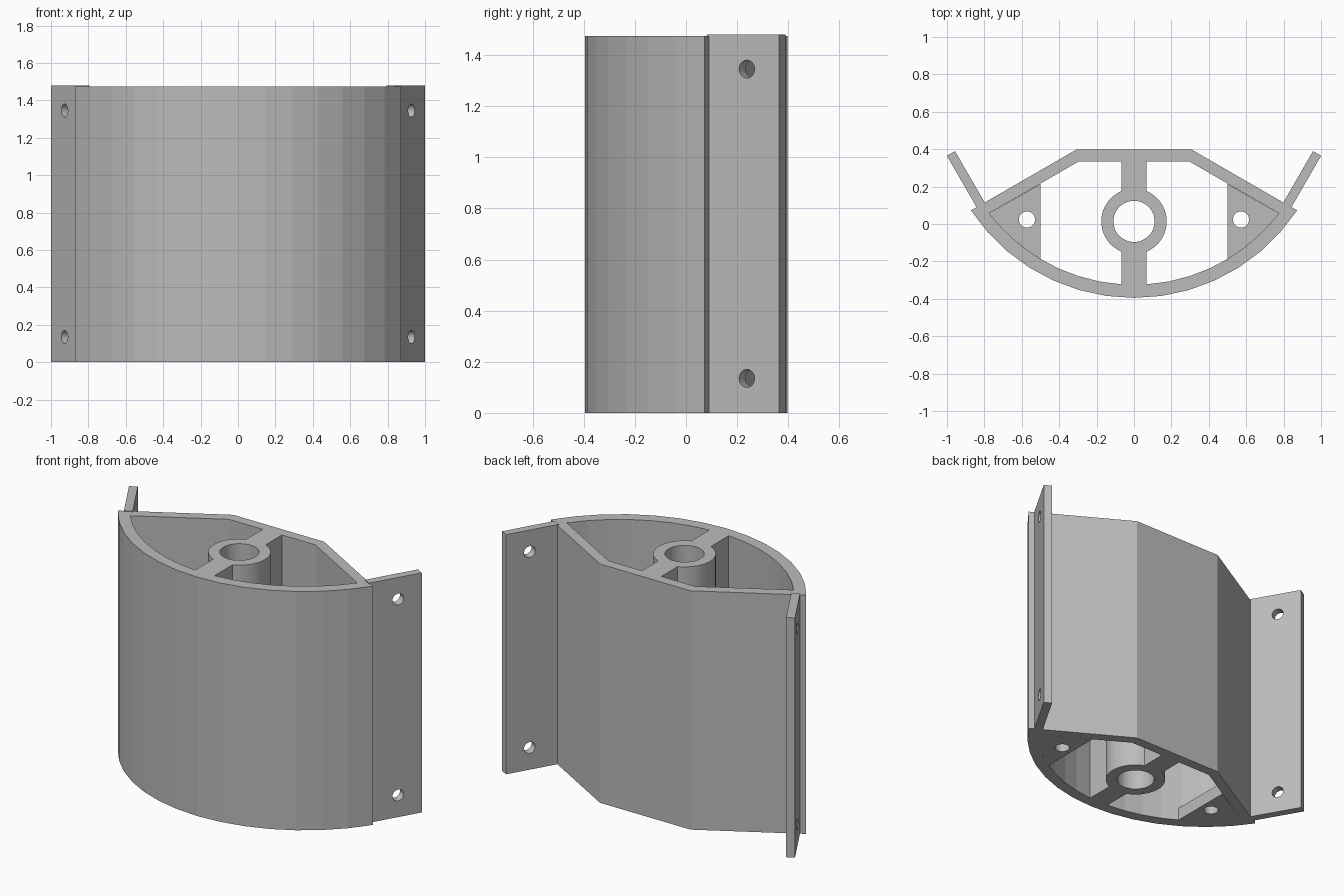
import bpy, bmesh
from math import sin, cos, asin, pi
from mathutils import Matrix, Vector

if "Cube" in bpy.data.objects:
    bpy.data.objects.remove(bpy.data.objects["Cube"], do_unlink=True)

mat = bpy.data.materials.new("light grey")
mat.use_nodes = True
grey = (0.5, 0.5, 0.5, 1)
mat.diffuse_color = grey
mat.node_tree.nodes["Principled BSDF"].inputs["Base Color"].default_value = grey

HEIGHT = 1.475
ARC_Y = 0.652            # centre of the curved front wall
R_OUT, R_IN = 1.047, 0.977
HUB_Y, HUB_R, BORE_R = 0.014, 0.175, 0.11
WEB = 0.066              # half width of the webs
CORNER = (0.775, 0.055)  # inner corner of the cavity


def circle(cx, cy, r, n=48):
    return [(cx + r * cos(2 * pi * i / n), cy + r * sin(2 * pi * i / n)) for i in range(n)]


def front_arc(r, x0, x1, n):
    """Points on the front curve running from x0 to x1."""
    a, b = asin(x0 / r), asin(x1 / r)
    return [(r * sin(a + (b - a) * i / n), ARC_Y - r * cos(a + (b - a) * i / n))
            for i in range(n + 1)]


def flip(loop):
    return [(-x, y) for x, y in loop]


def prism(name, loops, depth, matrix=Matrix()):
    """Extrude an outline with holes (the later loops) by depth."""
    bm = bmesh.new()
    for loop in loops:
        vs = [bm.verts.new((x, y, 0)) for x, y in loop]
        for i, v in enumerate(vs):
            bm.edges.new((vs[i - 1], v))
    bmesh.ops.triangle_fill(bm, use_beauty=True, use_dissolve=False,
                            edges=bm.edges[:], normal=(0, 0, 1))
    top = bmesh.ops.extrude_face_region(bm, geom=bm.faces[:], use_keep_orig=True)["geom"]
    bmesh.ops.translate(bm, vec=(0, 0, depth),
                        verts=[g for g in top if isinstance(g, bmesh.types.BMVert)])
    bm.transform(matrix)
    bmesh.ops.recalc_face_normals(bm, faces=bm.faces[:])
    mesh = bpy.data.meshes.new(name)
    bm.to_mesh(mesh)
    bm.free()
    mesh.materials.append(mat)
    obj = bpy.data.objects.new(name, mesh)
    bpy.context.collection.objects.link(obj)
    return obj


# Body: curved front, three-sided back, hub and webs around two cavities
outline = front_arc(R_OUT, -0.872, 0.872, 14) + [(0.31, 0.397), (-0.31, 0.397)]
half = pi / 2 - asin(WEB / HUB_R)
hub_side = [(HUB_R * cos(t), HUB_Y + HUB_R * sin(t))
            for t in (-half + 2 * half * i / 20 for i in range(21))]
cavity = ([(WEB, 0.335), (0.295, 0.335)] + front_arc(R_IN, CORNER[0], WEB, 7) + hub_side)
prism("body", [outline, cavity, flip(cavity), circle(0, HUB_Y, BORE_R)], HEIGHT)

# Bottom corner plates, each with a screw hole
plate = [(0.5, 0.214)] + front_arc(R_IN, CORNER[0], 0.5, 4)
plate_hole = circle(0.572, 0.024, 0.043, 32)

# Side flanges, angled outwards, each with two screw holes
flange = [(-0.01, 0), (0.316, 0), (0.316, 1.48), (-0.01, 1.48)]
flange_holes = [circle(0.17, z, 0.035, 32) for z in (0.135, 1.345)]
along = Vector((0.5, sin(pi / 3), 0))
up = Vector((0, 0, 1))
out = along.cross(up)
frame = Matrix((along, up, out)).transposed().to_4x4()
frame.translation = (0.799, 0.116, 0)

for side, sx in (("left", 1), ("right", -1)):
    mirror = Matrix.Diagonal((sx, 1, 1, 1))
    prism(side + "_corner_plate", [plate, plate_hole], 0.08, mirror)
    prism(side + "_flange", [flange] + flange_holes, 0.05, mirror @ frame)
